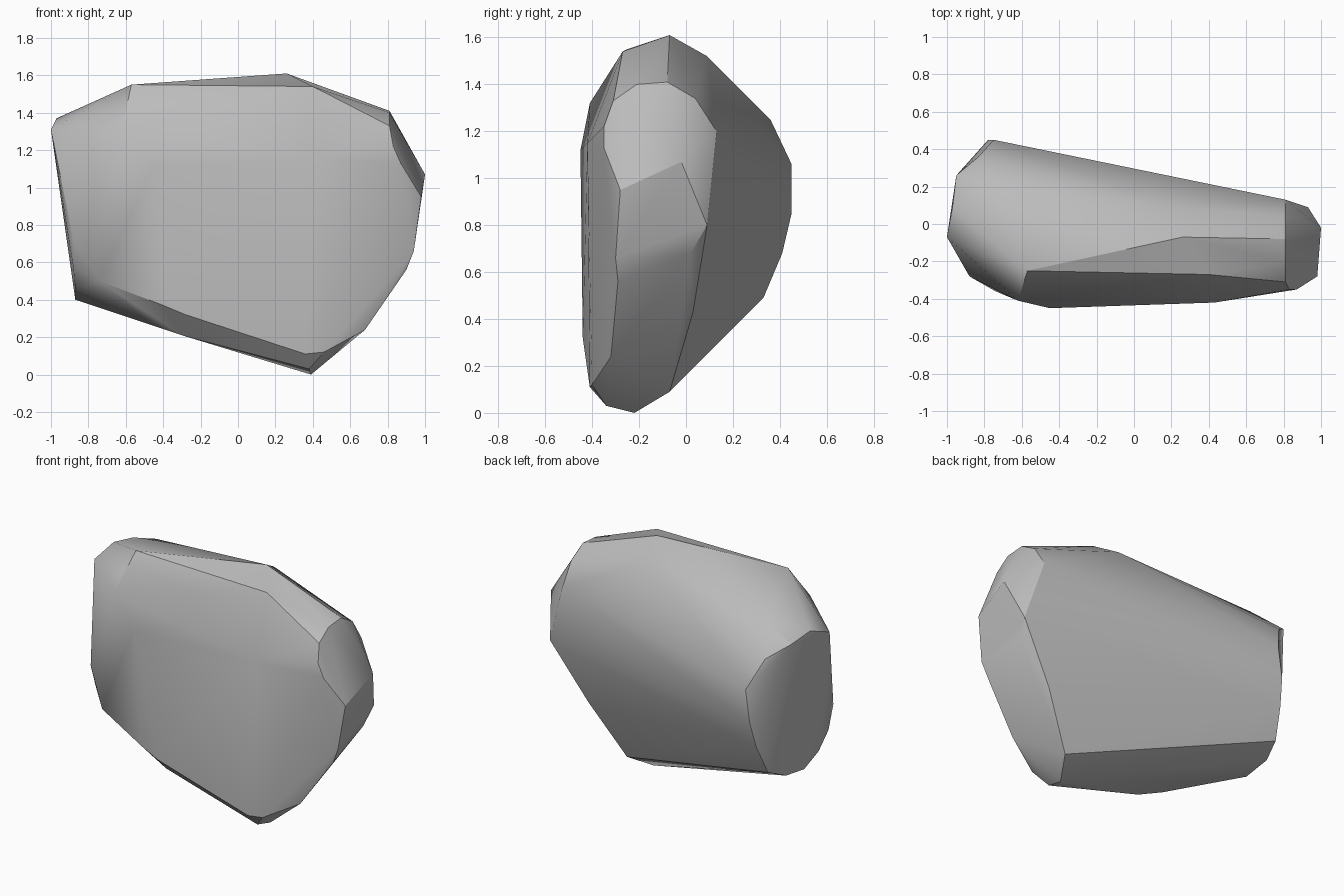
import bpy
import bmesh
import math

# Remove the default object only
default_cube = bpy.data.objects.get("Cube")
if default_cube:
    bpy.data.objects.remove(default_cube, do_unlink=True)


def make_material(name, colour):
    """Plain flat material with matching viewport and render colour."""
    material = bpy.data.materials.new(name)
    material.use_nodes = True
    material.diffuse_color = colour
    shader = material.node_tree.nodes["Principled BSDF"]
    shader.inputs["Base Color"].default_value = colour
    shader.inputs["Roughness"].default_value = 0.9
    return material


def build_boulder(name, outlines, material):
    """Wrap a tight convex skin around the given corner outlines."""
    mesh_builder = bmesh.new()
    for outline in outlines:
        for corner in outline:
            mesh_builder.verts.new(corner)
    result = bmesh.ops.convex_hull(mesh_builder, input=mesh_builder.verts[:])
    # Drop corners that ended up inside the skin
    buried = [item for item in result["geom_interior"]
              if isinstance(item, bmesh.types.BMVert)]
    bmesh.ops.delete(mesh_builder, geom=buried, context="VERTS")
    bmesh.ops.recalc_face_normals(mesh_builder, faces=mesh_builder.faces[:])

    mesh = bpy.data.meshes.new(name)
    mesh_builder.to_mesh(mesh)
    mesh_builder.free()
    mesh.materials.append(material)
    boulder = bpy.data.objects.new(name, mesh)
    bpy.context.scene.collection.objects.link(boulder)
    return boulder


# Broad oval end on the right (-x)
broad_end = [
    (-.95, .26, 1.34), (-.97, .09, 1.37), (-1, -.07, 1.31),
    (-.88, -.28, .72), (-.88, -.23, .57), (-.87, -.14, .46),
    (-.87, .01, .4), (-.87, .2, .43), (-.83, .33, .49),
    (-.8, .41, .68), (-.78, .45, .85), (-.75, .45, 1.06),
    (-.83, .36, 1.25),
]

# Small slanted facet on the upper left (+x)
narrow_end = [
    (.81, -.31, 1.33), (.81, -.21, 1.4), (.81, -.08, 1.41),
    (.81, .04, 1.34), (.81, .13, 1.2), (1, -.02, 1.07),
    (.98, -.28, .95), (.87, -.35, 1.13), (.83, -.35, 1.22),
]

# Tapering side below that facet
lower_side = [
    (.93, .09, .8), (.9, .02, .68), (.94, -.3, .66), (.9, -.29, .56),
    (.69, .03, .43), (.68, -.32, .24), (.48, -.07, .09),
]

# Ridge along the top
top_ridge = [
    (-.57, -.25, 1.55), (.26, -.07, 1.61), (.4, -.27, 1.54),
    (.2, .09, 1.52), (-.74, .2, 1.41),
]

# Rim of the large front face
front_rim = [
    (-.62, -.41, 1.32), (-.45, -.45, 1.12), (.43, -.42, 1.15),
    (-.74, -.36, .5), (-.4, -.43, .37), (-.28, -.44, .32),
    (.27, -.41, .14), (.36, -.41, .11),
]

# Blunt keel underneath
keel = [
    (-.3, -.32, .21), (-.45, -.27, .26), (.39, -.22, 0),
    (.38, -.34, .03), (.46, -.4, .12),
]

stone_grey = make_material("stone grey", (.5, .5, .5, 1))
boulder = build_boulder(
    "boulder",
    [broad_end, narrow_end, lower_side, top_ridge, front_rim, keel],
    stone_grey,
)

# Soft facets with the strong edges kept crisp
bpy.ops.object.select_all(action="DESELECT")
boulder.select_set(True)
bpy.context.view_layer.objects.active = boulder
bpy.ops.object.shade_smooth_by_angle(angle=math.radians(30))
